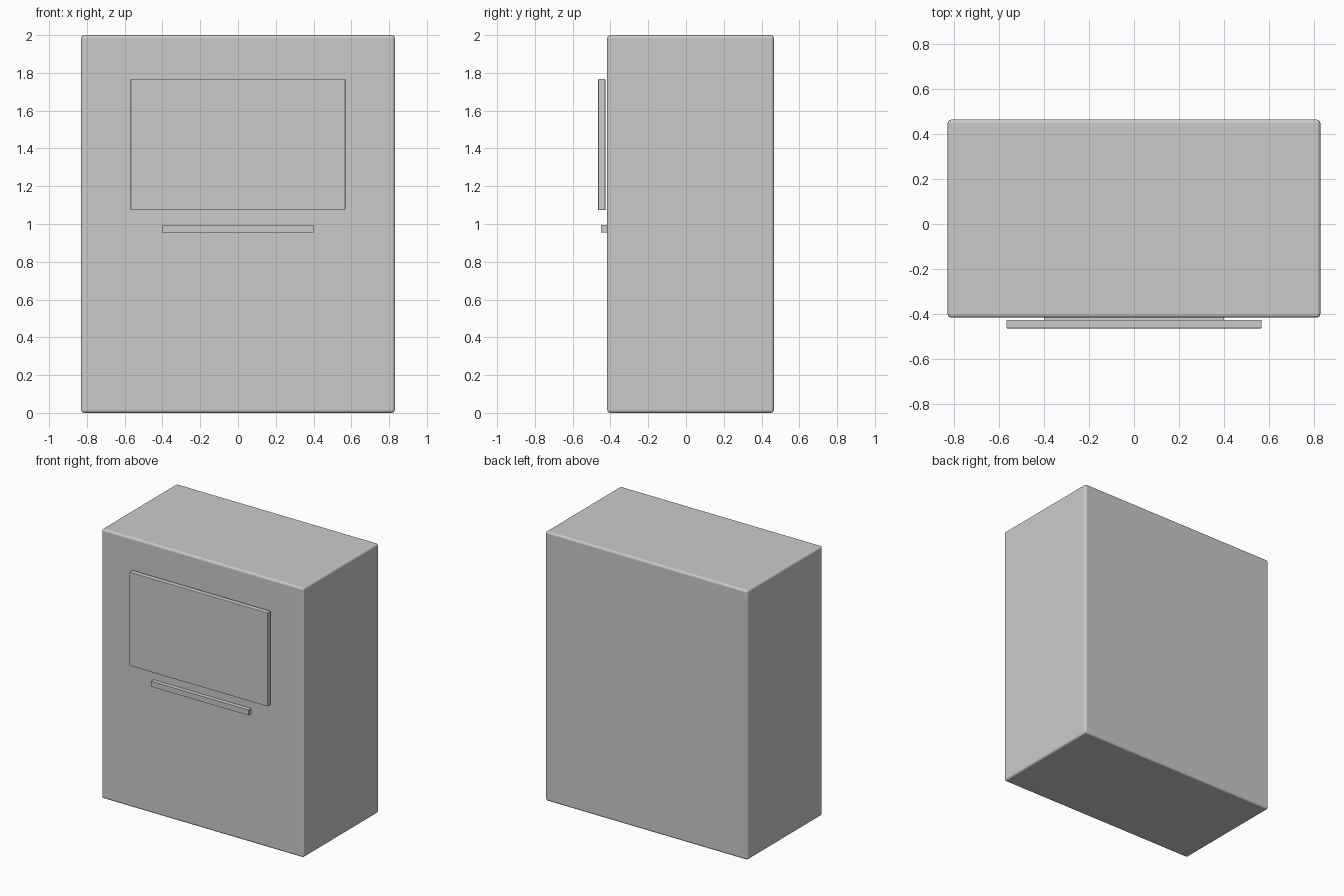
import bpy

if "Cube" in bpy.data.objects:
    bpy.data.objects.remove(bpy.data.objects["Cube"])


def box(name, x, y, z, bevel=0.0, segments=2):
    """Box spanning the (min, max) ranges, with optional rounded edges."""
    lo, hi = zip(x, y, z)
    bpy.ops.mesh.primitive_cube_add(size=1, location=[(a + b) / 2 for a, b in zip(lo, hi)])
    ob = bpy.context.object
    ob.name = name
    ob.scale = [b - a for a, b in zip(lo, hi)]
    bpy.ops.object.transform_apply(location=False, rotation=False, scale=True)
    if bevel:
        mod = ob.modifiers.new("rounded_edges", 'BEVEL')
        mod.width = bevel
        mod.segments = segments
    return ob


# Main cabinet with softened edges
box("cabinet", (-0.83, 0.83), (-0.417, 0.465), (0, 2), 0.015, 3)

# Display panel, standing just off the front face
box("display_panel", (-0.568, 0.568), (-0.465, -0.427), (1.073, 1.768), 0.003, 2)

# Narrow ledge below the display, seated in the front face
box("ledge", (-0.40, 0.40), (-0.449, -0.41), (0.956, 0.996))
